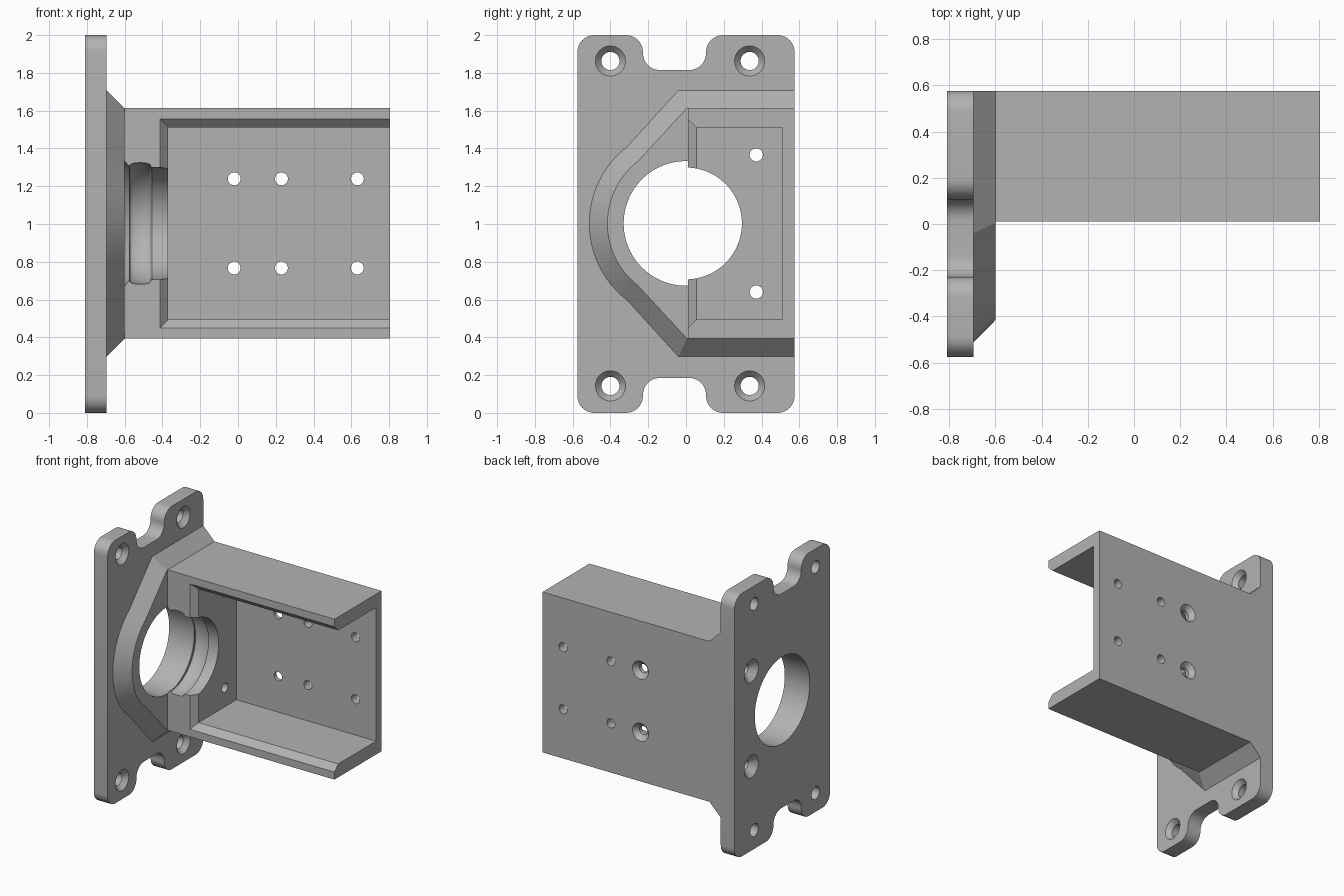
import bpy, bmesh, math
from mathutils import Vector

if "Cube" in bpy.data.objects:
    bpy.data.objects.remove(bpy.data.objects["Cube"], do_unlink=True)

grey = bpy.data.materials.new("plain grey")
grey.use_nodes = True
colour = (0.45, 0.45, 0.45, 1)
grey.diffuse_color = colour
grey.node_tree.nodes["Principled BSDF"].inputs["Base Color"].default_value = colour

MID = 1.003      # height of the bore axis
BACK = 0.575     # flush rear plane


def loft(name, rings):
    """Closed solid through matching rings of 3D points."""
    bm = bmesh.new()
    loops = [[bm.verts.new(p) for p in ring] for ring in rings]
    for a, b in zip(loops, loops[1:]):
        for i in range(len(a)):
            j = (i + 1) % len(a)
            bm.faces.new((a[i], a[j], b[j], b[i]))
    bm.faces.new(loops[0][::-1])
    bm.faces.new(loops[-1])
    bmesh.ops.recalc_face_normals(bm, faces=bm.faces)
    mesh = bpy.data.meshes.new(name)
    bm.to_mesh(mesh)
    bm.free()
    mesh.materials.append(grey)
    obj = bpy.data.objects.new(name, mesh)
    bpy.context.collection.objects.link(obj)
    return obj


def turned(name, axis, u, z, profile, sides=32):
    """Solid of revolution along x or y; profile holds (position, radius)."""
    rings = []
    for pos, r in profile:
        ring = []
        for i in range(sides):
            a = math.tau * i / sides
            c, h = u + r * math.cos(a), z + r * math.sin(a)
            ring.append((pos, c, h) if axis == "x" else (c, pos, h))
        rings.append(ring)
    return loft(name, rings)


def rounded(points, r, steps=10):
    out = []
    for i, p in enumerate(points):
        p = Vector(p)
        d1 = (Vector(points[i - 1]) - p).normalized()
        d2 = (Vector(points[(i + 1) % len(points)]) - p).normalized()
        centre = p + (d1 + d2) * r
        for k in range(steps + 1):
            t = math.pi / 2 * k / steps
            out.append(centre - (d2 * math.cos(t) + d1 * math.sin(t)) * r)
    return out


def combine(target, other, operation):
    mod = target.modifiers.new(other.name, "BOOLEAN")
    mod.operation = operation
    mod.solver = "EXACT"
    mod.object = other
    bpy.context.view_layer.objects.active = target
    bpy.ops.object.modifier_apply(modifier=mod.name)
    bpy.data.objects.remove(other, do_unlink=True)


# Mounting plate with a notch in its top and bottom edges
upper = [(-BACK, 2), (-0.228, 2), (-0.228, 1.815), (0.106, 1.815), (0.106, 2), (BACK, 2)]
outline = rounded(upper + [(y, 2 - z) for y, z in reversed(upper)], 0.09)
bracket = loft("motor_bracket", [[(x, p.x, p.y) for p in outline] for x in (-0.81, -0.695)])


# Raised boss with sloping sides around the bore
def boss_ring(x, corner_y, half, r):
    pts = [(x, BACK, MID + half), (x, corner_y, MID + half)]
    for i in range(25):
        a = math.radians(37.5 + 105 * i / 24)
        pts.append((x, -r * math.sin(a), MID + r * math.cos(a)))
    return pts + [(x, corner_y, MID - half), (x, BACK, MID - half)]


boss = loft("boss", [boss_ring(-0.75, -0.04, 0.705, 0.512),
                     boss_ring(-0.695, -0.04, 0.705, 0.512),
                     boss_ring(-0.6, 0.005, 0.61, 0.416)])
combine(bracket, boss, "UNION")


# Channel body
def rect(y, x0, x1, half):
    return [(x0, y, MID - half), (x1, y, MID - half), (x1, y, MID + half), (x0, y, MID + half)]


combine(bracket, loft("channel", [rect(y, -0.65, 0.805, 0.61) for y in (0.01, BACK)]), "UNION")

# Pocket, open to the front and the far end, with a chamfered lip
pocket = loft("pocket", [rect(-0.1, -0.412, 1, 0.553), rect(0.01, -0.412, 1, 0.553),
                         rect(0.055, -0.37, 1, 0.508), rect(0.51, -0.37, 1, 0.508)])
combine(bracket, pocket, "DIFFERENCE")

# Stepped bore with a rounded groove
groove = [(-0.518 - 0.057 * math.cos(math.pi * i / 12),
           0.3 + 0.022 * math.sin(math.pi * i / 12) ** 0.7) for i in range(1, 12)]
profile = [(-0.9, 0.33), (-0.6, 0.33), (-0.575, 0.3)] + groove + [
    (-0.461, 0.302), (-0.455, 0.296), (-0.3, 0.296)]
combine(bracket, turned("bore", "x", 0, MID, profile, 96), "DIFFERENCE")

for side in (-1, 1):
    # Countersunk plate holes
    for y in (-0.4, 0.337):
        hole = turned("plate_hole", "x", y, MID + side * 0.86,
                      [(-0.9, 0.048), (-0.73, 0.048), (-0.695, 0.08), (-0.68, 0.08)])
        combine(bracket, hole, "DIFFERENCE")
    # Screw holes through the end wall, sunk from the plate face
    hole = turned("wall_hole", "x", 0.372, MID + side * 0.363,
                  [(-0.9, 0.085), (-0.81, 0.085), (-0.76, 0.035), (-0.3, 0.035)])
    combine(bracket, hole, "DIFFERENCE")
    # Holes in the channel floor, the nearest pair sunk from behind
    for x, sink in ((-0.02, 0.068), (0.23, 0.034), (0.632, 0.034)):
        hole = turned("floor_hole", "y", x, MID + side * 0.236,
                      [(0.4, 0.034), (0.54, 0.034), (BACK, sink), (0.65, sink)])
        combine(bracket, hole, "DIFFERENCE")

bpy.ops.object.select_all(action="DESELECT")
bracket.select_set(True)
bpy.context.view_layer.objects.active = bracket
bpy.ops.object.shade_smooth_by_angle(angle=math.radians(25))
